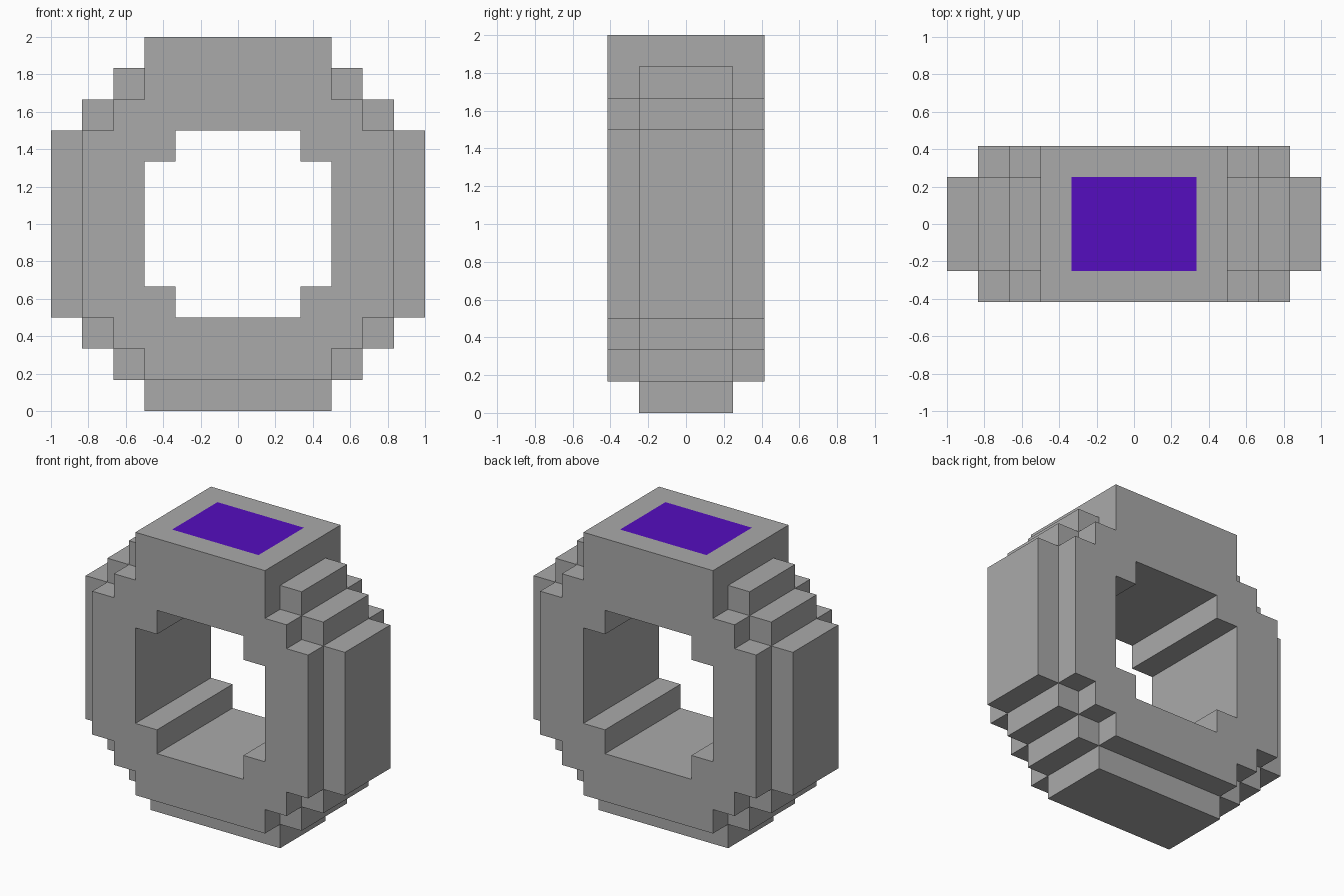
import bpy, bmesh

U = 1 / 6  # block size


def material(name, rgb):
    m = bpy.data.materials.new(name)
    m.use_nodes = True
    m.diffuse_color = (*rgb, 1)
    m.node_tree.nodes["Principled BSDF"].inputs["Base Color"].default_value = (*rgb, 1)
    return m


def stepped_prism(name, rows, half_depth):
    """Extrude a mirrored stepped outline; rows are (half width, bottom, top) in blocks."""
    right = [(w, z) for w, low, high in rows for z in (low, high)]
    outline = right + [(-w, z) for w, z in reversed(right)]
    bm = bmesh.new()
    face = bm.faces.new([bm.verts.new((x * U, -half_depth * U, z * U)) for x, z in outline])
    ext = bmesh.ops.extrude_face_region(bm, geom=[face])
    moved = [v for v in ext["geom"] if isinstance(v, bmesh.types.BMVert)]
    bmesh.ops.translate(bm, verts=moved, vec=(0, 2 * half_depth * U, 0))
    bmesh.ops.recalc_face_normals(bm, faces=bm.faces)
    mesh = bpy.data.meshes.new(name)
    bm.to_mesh(mesh)
    bm.free()
    obj = bpy.data.objects.new(name, mesh)
    bpy.context.collection.objects.link(obj)
    return obj


def combine(target, other, operation):
    mod = target.modifiers.new(operation.title(), "BOOLEAN")
    mod.operation, mod.object, mod.solver = operation, other, "EXACT"
    bpy.context.view_layer.objects.active = target
    bpy.ops.object.modifier_apply(modifier=mod.name)
    bpy.data.objects.remove(other)


cube = bpy.data.objects.get("Cube")
if cube:
    bpy.data.objects.remove(cube)

grey = material("grey_stone", (0.4, 0.4, 0.4))
purple = material("purple_gem", (0.09, 0.004, 0.52))

# Thick ring, the narrower raised rim around it, and the stepped opening
ring = stepped_prism("block_ring", [(3, 1, 2), (4, 2, 3), (5, 3, 9), (4, 9, 10), (3, 10, 12)], 2.5)
rim = stepped_prism("outer_rim", [(3, 0, 1), (4, 1, 2), (5, 2, 3), (6, 3, 9),
                                  (5, 9, 10), (4, 10, 11), (3, 11, 12)], 1.5)
bore = stepped_prism("bore", [(2, 3, 4), (3, 4, 8), (2, 8, 9)], 4)
combine(ring, rim, "UNION")
combine(ring, bore, "DIFFERENCE")

# Merge flat areas, then inset the purple panel into the top
ring.data.materials.clear()
ring.data.materials.append(grey)
ring.data.materials.append(purple)
bm = bmesh.new()
bm.from_mesh(ring.data)
bmesh.ops.remove_doubles(bm, verts=bm.verts, dist=0.0005)
bmesh.ops.dissolve_limit(bm, angle_limit=0.01, verts=bm.verts, edges=bm.edges)
for face in bm.faces:
    face.material_index = 0
top = max(bm.faces, key=lambda f: f.calc_center_median().z)
bmesh.ops.inset_individual(bm, faces=[top], thickness=U, use_even_offset=True)
top.material_index = 1
bm.to_mesh(ring.data)
bm.free()
